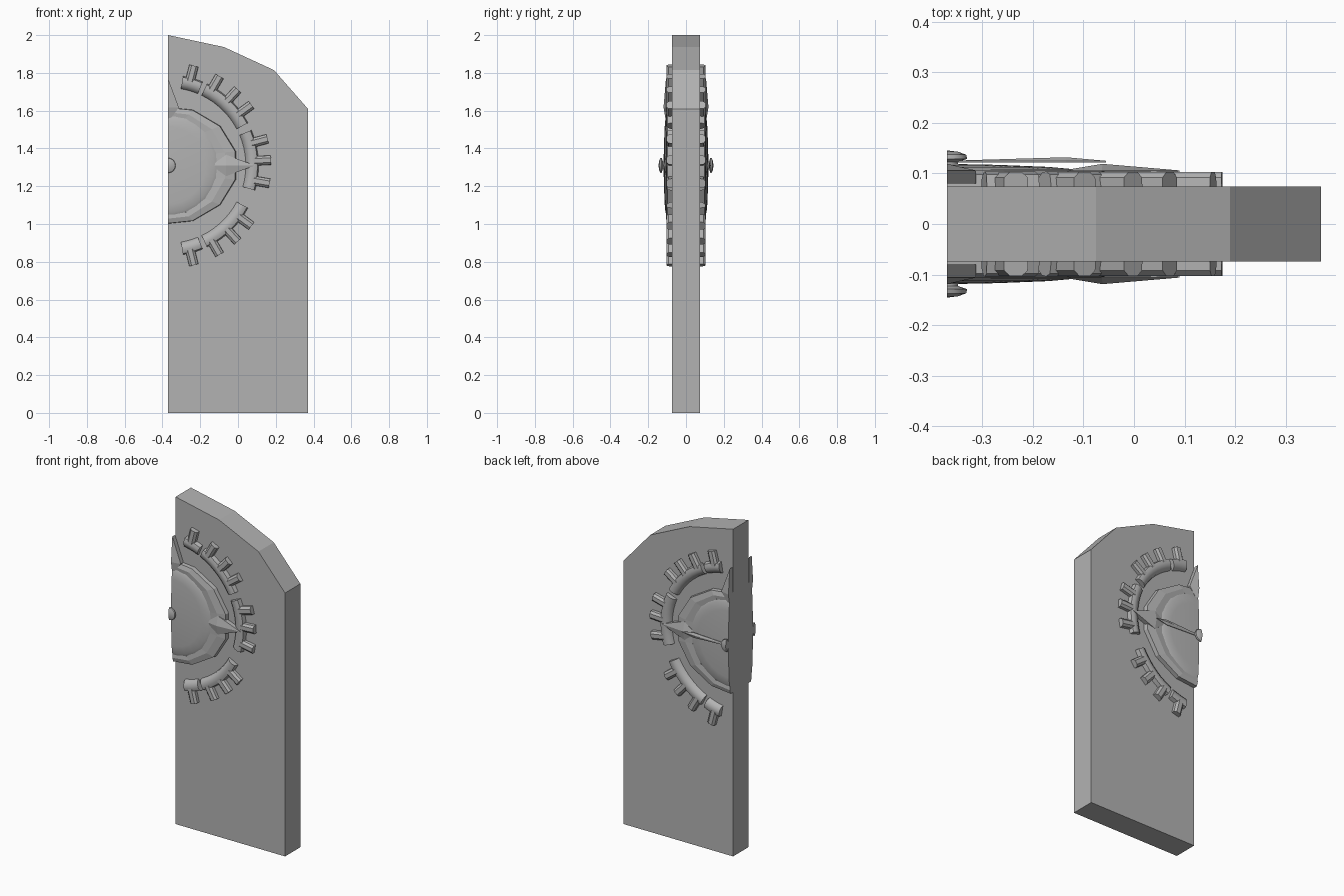
import bpy, bmesh
from math import sin, cos, radians, pi
from mathutils import Vector

old = bpy.data.objects.get("Cube")
if old:
    bpy.data.objects.remove(old)

CUT_X, MID_Z, HALF = -0.37, 1.31, 0.074

stone = bpy.data.materials.new("grey_stone")
stone.use_nodes = True
GREY = (0.45, 0.45, 0.45, 1)
stone.diffuse_color = GREY
stone.node_tree.nodes["Principled BSDF"].inputs["Base Color"].default_value = GREY


def loft(bm, rings):
    """Skin a row of equal point rings and cap both ends."""
    rows = [[bm.verts.new(p) for p in ring] for ring in rings]
    n = len(rows[0])
    for a, b in zip(rows, rows[1:]):
        for i in range(n):
            j = (i + 1) % n
            bm.faces.new((a[i], a[j], b[j], b[i]))
    bm.faces.new(rows[0][::-1])
    bm.faces.new(rows[-1])


def finish(name, bm, smooth=None, cut=True):
    """Trim at the straight edge, clean up and make the object."""
    bmesh.ops.remove_doubles(bm, verts=bm.verts, dist=0.0003)
    if cut:
        res = bmesh.ops.bisect_plane(
            bm, geom=bm.verts[:] + bm.edges[:] + bm.faces[:], dist=1e-5,
            plane_co=(CUT_X, 0, 0), plane_no=(1, 0, 0), clear_inner=True)
        edges = [e for e in res["geom_cut"] if isinstance(e, bmesh.types.BMEdge)]
        if edges:
            bmesh.ops.holes_fill(bm, edges=edges, sides=0)
    bmesh.ops.recalc_face_normals(bm, faces=bm.faces)
    me = bpy.data.meshes.new(name)
    bm.to_mesh(me)
    bm.free()
    me.materials.append(stone)
    ob = bpy.data.objects.new(name, me)
    bpy.context.collection.objects.link(ob)
    if smooth:
        bpy.ops.object.select_all(action="DESELECT")
        ob.select_set(True)
        bpy.context.view_layer.objects.active = ob
        bpy.ops.object.shade_smooth_by_angle(angle=radians(smooth))


def place(u, w, depth, side):
    """Dial coordinates to world: u to +x, w up, depth away from the slab."""
    return Vector((CUT_X + u, side * depth, MID_Z + w))


def turned(profile, side, count, start=0.0):
    """Rings of (x radius, z radius, depth) around the dial centre."""
    angles = [radians(start) + 2 * pi * i / count for i in range(count)]
    return [[place(rx * cos(a), rz * sin(a), d, side) for a in angles]
            for rx, rz, d in profile]


def polar(r, across, depth, angle, side):
    """Point at radius r along an angle, offset sideways by across."""
    c, s = cos(angle), sin(angle)
    return place(r * c - across * s, r * s + across * c, depth, side)


def diamond(outline, base, edge, peak, peak_r, angle, side):
    """Ridged blade lying along an angle."""
    bm = bmesh.new()
    rings = [[polar(r, a, d, angle, side) for r, a in outline]
             for d in (base, edge)]
    rings.append([polar(peak_r + r * 0.001, a * 0.001, peak, angle, side)
                  for r, a in outline])
    loft(bm, rings)
    return bm


# Door slab with a stepped arched top
outline = [(-0.37, 0), (0.37, 0), (0.37, 1.61), (0.19, 1.815),
           (-0.075, 1.937), (-0.37, 2)]
bm = bmesh.new()
loft(bm, [[(x, y, z) for x, z in outline] for y in (-HALF, HALF)])
finish("door_slab", bm, cut=False)

# Arc span and tooth angles of each gear piece
UPPER = [((67.5, 80.5), (75.5,)), ((28, 64.5), (60, 47.5, 36))]
GEAR = UPPER + [((-16, 23), (15, 3, -10))]
GEAR += [((-b, -a), tuple(-t for t in teeth)) for (a, b), teeth in UPPER]
ARC = [(0.41, 0.07), (0.416, 0.088), (0.435, 0.101), (0.455, 0.104),
       (0.473, 0.098), (0.48, 0.07)]
TOOTH = [(-0.025, 0.07), (-0.024, 0.092), (-0.012, 0.103), (0.012, 0.103),
         (0.024, 0.092), (0.025, 0.07)]

for side, label in ((-1, "front"), (1, "back")):
    # Raised faceted ring
    bm = bmesh.new()
    loft(bm, turned([(0.37, 0.315, 0.07), (0.365, 0.313, 0.098),
                     (0.31, 0.288, 0.106), (0.262, 0.266, 0.103),
                     (0.262, 0.266, 0.07)], side, 13, 13.85))
    finish("dial_ring_" + label, bm)

    # Shallow dome
    bm = bmesh.new()
    loft(bm, turned([(0.262, 0.265, 0.07), (0.262, 0.265, 0.102),
                     (0.245, 0.25, 0.109), (0.2, 0.205, 0.113),
                     (0.1, 0.1, 0.117), (0.001, 0.001, 0.119)], side, 26))
    finish("dial_dome_" + label, bm, 40)

    # Centre knob
    bm = bmesh.new()
    loft(bm, turned([(r, r, d) for r, d in
                     ((0.022, 0.11), (0.022, 0.123), (0.04, 0.129),
                      (0.038, 0.137), (0.022, 0.143), (0.005, 0.145))],
                    side, 16))
    finish("centre_knob_" + label, bm, 40)

    # Compass points
    spike = [(0.46, 0), (0.307, 0.057), (0.23, 0), (0.307, -0.057)]
    for name, angle in (("side", 0), ("top", pi / 2)):
        bm = diamond(spike, 0.08, 0.106, 0.119, 0.307, angle, side)
        finish(f"{name}_point_{label}", bm)

    # Toothed gear arcs
    bm = bmesh.new()
    for (a0, a1), teeth in GEAR:
        steps = max(2, round((a1 - a0) / 5))
        loft(bm, [[polar(r, 0, d, radians(a0 + (a1 - a0) * i / steps), side)
                   for r, d in ARC] for i in range(steps + 1)])
        for t in teeth:
            loft(bm, [[polar(r, a, d, radians(t), side) for a, d in TOOTH]
                      for r in (0.45, 0.545)])
    finish("gear_arcs_" + label, bm, 40)

# Single thin hand on the back
needle = [(0.315, 0), (0.235, 0.016), (0, 0.005), (0, -0.005), (0.235, -0.016)]
finish("clock_hand", diamond(needle, 0.122, 0.125, 0.132, 0.235, 0, 1))
